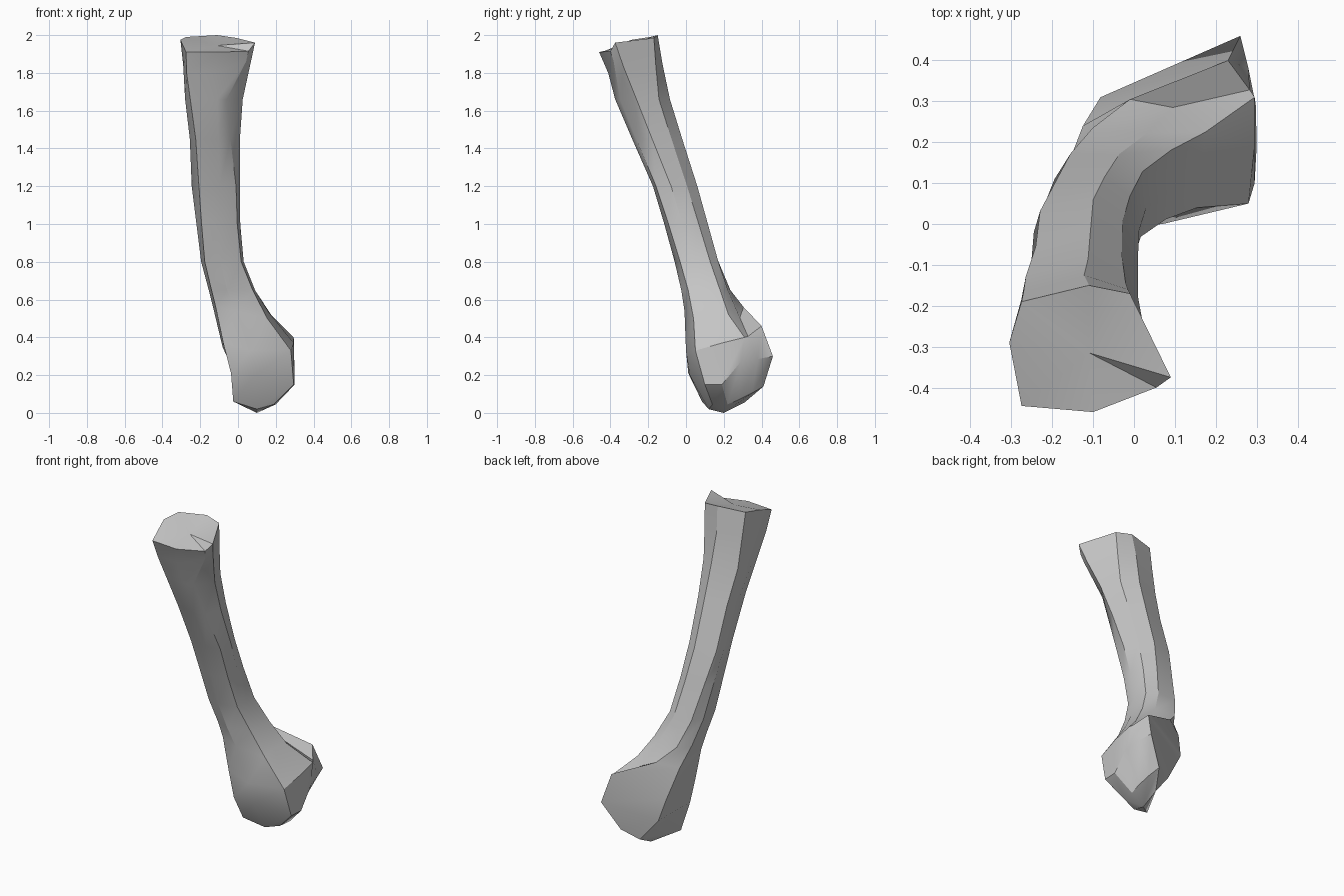
import bpy, bmesh, math
from mathutils import Vector

if "Cube" in bpy.data.objects:
    bpy.data.objects.remove(bpy.data.objects["Cube"], do_unlink=True)

# One plain grey material
grey = bpy.data.materials.new("bone_grey")
grey.use_nodes = True
COLOR = (0.56, 0.56, 0.56, 1)
grey.diffuse_color = COLOR
bsdf = next(n for n in grey.node_tree.nodes if n.type == 'BSDF_PRINCIPLED')
bsdf.inputs["Base Color"].default_value = COLOR

# Eight-sided shaft sections inside a unit box, with the height each belongs to
SECTIONS = [
    (1.66, [(0, .45), (.05, .85), (.55, 1), (.85, .8), (1, .39), (.72, .09), (.56, 0), (.09, .10)]),
    (1.2, [(0, .66), (.06, .88), (.57, 1), (.85, .77), (1, .41), (.92, .07), (.58, 0), (.15, .05)]),
    (.65, [(0, .72), (.22, 1), (.76, .95), (1, .79), (1, .42), (.95, .14), (.4, 0), (.06, .12)])]

# Shaft boxes: z, x min, x max, y min, y max
SHAFT = [(1.66, -.28, .025, -.375, -.085), (1.45, -.255, .01, -.285, -.02),
         (1.2, -.245, .01, -.175, .06), (1.0, -.22, .012, -.115, .12),
         (.8, -.195, .03, -.06, .18), (.65, -.155, .09, -.025, .235)]

# Flared top rim, with a shallow step on its right side, and the collar below it
RIM = [(-.305, -.29, 1.975), (-.275, -.19, 1.99), (-.11, -.15, 2), (-.01, -.17, 1.985),
       (.09, -.375, 1.96), (.055, -.40, 1.915), (-.10, -.46, 1.91), (-.275, -.445, 1.91)]
RIM_CENTRE = (-.11, -.315, 1.945)
COLLAR = [(-.29, -.26, 1.84), (-.27, -.165, 1.85), (-.122, -.125, 1.85), (-.015, -.16, 1.84),
          (.062, -.33, 1.83), (.043, -.383, 1.86), (-.128, -.412, 1.80), (-.272, -.40, 1.80)]

# Knuckle: grooved neck, shoulder, widest belt and underside
NECK = [(-.125, .24, .53), (-.01, .305, .56), (.095, .285, .505), (.175, .225, .52),
        (.165, .12, .53), (.155, .04, .50), (-.01, -.008, .54), (-.118, .02, .56)]
SHOULDER = [(-.082, .31, .35), (.23, .40, .46), (.283, .328, .405), (.295, .31, .40),
            (.295, .19, .37), (.28, .05, .33), (.07, 0, .33), (-.078, .018, .37)]
BELT = [(-.01, .285, .19), (.26, .46, .30), (.28, .38, .285), (.298, .29, .27),
        (.30, .19, .15), (.295, .10, .15), (.09, .02, .20), (-.037, .012, .21)]
UNDERSIDE = [(.10, .31, .055), (.16, .41, .14), (.185, .35, .105), (.20, .28, .07),
             (.20, .22, .045), (.19, .14, .045), (.10, .12, .02), (-.025, .085, .06)]
TIP = (.10, .20, 0)


def shaft_ring(z, x0, x1, y0, y1):
    """Fit a section, blended by height, into the box at this height."""
    upper, lower = SECTIONS[:2] if z >= SECTIONS[1][0] else SECTIONS[1:]
    t = (upper[0] - z) / (upper[0] - lower[0])
    ring = []
    for a, b in zip(upper[1], lower[1]):
        u, v = Vector(a).lerp(Vector(b), t)
        ring.append((x0 + u * (x1 - x0), y0 + v * (y1 - y0), z))
    return ring


# Loft all rings from top to bottom and fan both ends
bm = bmesh.new()
rings = [RIM, COLLAR] + [shaft_ring(*s) for s in SHAFT] + [NECK, SHOULDER, BELT, UNDERSIDE]
loops = [[bm.verts.new(p) for p in ring] for ring in rings]
for a, b in zip(loops, loops[1:]):
    for i in range(8):
        j = (i + 1) % 8
        bm.faces.new((a[i], a[j], b[j], b[i]))
for loop, point in ((loops[0], RIM_CENTRE), (loops[-1], TIP)):
    centre = bm.verts.new(point)
    for i in range(8):
        bm.faces.new((loop[i], loop[(i + 1) % 8], centre))
bmesh.ops.recalc_face_normals(bm, faces=bm.faces)

mesh = bpy.data.meshes.new("long_bone")
bm.to_mesh(mesh)
bm.free()
mesh.materials.append(grey)
bone = bpy.data.objects.new("long_bone", mesh)
bpy.context.collection.objects.link(bone)

# Soft shading with hard creases
bpy.ops.object.select_all(action='DESELECT')
bone.select_set(True)
bpy.context.view_layer.objects.active = bone
bpy.ops.object.shade_smooth_by_angle(angle=math.radians(30))
